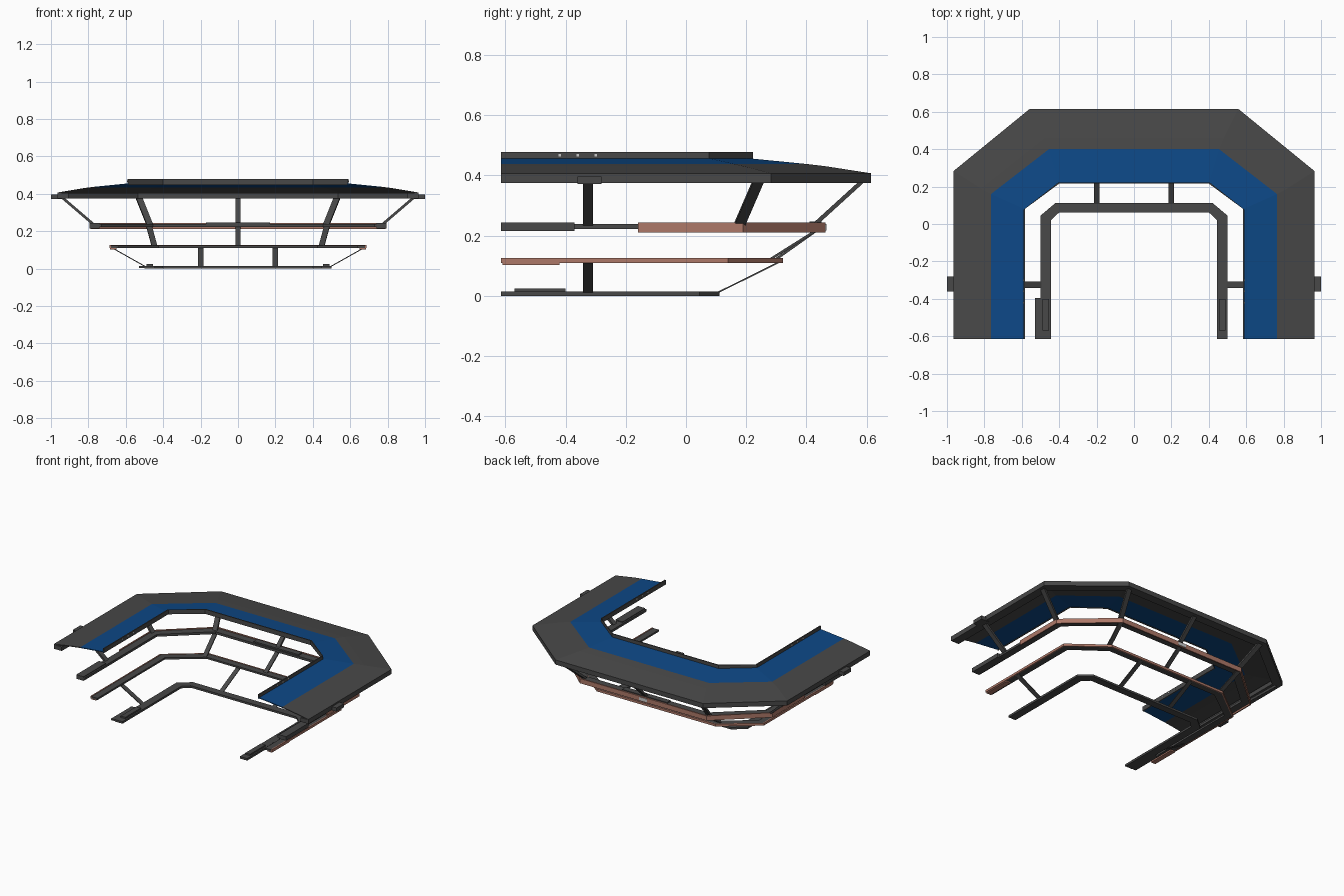
import bpy, bmesh, math
from mathutils import Vector

if "Cube" in bpy.data.objects:
    bpy.data.objects.remove(bpy.data.objects["Cube"])

def mat(name, c):
    m = bpy.data.materials.new(name)
    m.diffuse_color = (*c, 1)
    m.use_nodes = True
    m.node_tree.nodes["Principled BSDF"].inputs["Base Color"].default_value = m.diffuse_color
    return m

GRAY = mat("dark_gray", (0.065, 0.065, 0.065))
BLUE = mat("deep_blue", (0.004, 0.065, 0.24))
SALMON = mat("salmon", (0.42, 0.19, 0.14))
PALE = mat("pale_gray", (0.6, 0.6, 0.6))
END = -0.615

def finish(name, bm, m):
    bmesh.ops.recalc_face_normals(bm, faces=bm.faces)
    me = bpy.data.meshes.new(name)
    bm.to_mesh(me)
    bm.free()
    me.materials.append(m)
    ob = bpy.data.objects.new(name, me)
    bpy.context.collection.objects.link(ob)
    return ob

def u_path(hx, cy, cx, by, end):
    return [(-hx, end), (-hx, cy), (-cx, by), (cx, by), (hx, cy), (hx, end)]

def u_ring(name, loops, m, end=END):
    """Closed section swept round a U; each loop is ((half x, corner y, corner x, back y), z)."""
    bm = bmesh.new()
    rows = [[bm.verts.new((x, y, z)) for x, y in u_path(*p, end)] for p, z in loops]
    n = len(rows)
    for i in range(n):
        a, b = rows[i], rows[(i + 1) % n]
        for k in range(5):
            bm.faces.new((a[k], a[k + 1], b[k + 1], b[k]))
    for k in (0, 5):
        bm.faces.new([r[k] for r in rows])
    return finish(name, bm, m)

def flat_ring(name, outer, inner, z0, z1, m, end=END):
    return u_ring(name, [(outer, z0), (outer, z1), (inner, z1), (inner, z0)], m, end)

def box(name, x0, x1, y0, y1, z0, z1, m):
    bm = bmesh.new()
    bmesh.ops.create_cube(bm, size=1)
    for v in bm.verts:
        v.co = ((x0 + x1) / 2 + v.co.x * (x1 - x0), (y0 + y1) / 2 + v.co.y * (y1 - y0),
                (z0 + z1) / 2 + v.co.z * (z1 - z0))
    return finish(name, bm, m)

def strut(name, a, b, side, w, t):
    """Flat bar from a to b, w wide along side and t thick."""
    a, b, s = Vector(a), Vector(b), Vector(side).normalized()
    n = (b - a).cross(s).normalized()
    bm = bmesh.new()
    bmesh.ops.create_cube(bm, size=1)
    for v in bm.verts:
        v.co = (a if v.co.z < 0 else b) + s * v.co.x * w + n * v.co.y * t
    return finish(name, bm, GRAY)

# top canopy: gray outer sheet, blue inner sheet, edge beam and inner lip
outer = (0.965, 0.283, 0.558, 0.615)
knee = (0.82, 0.19, 0.48, 0.46)
seam = (0.765, 0.16, 0.455, 0.40)
inner = (0.585, 0.08, 0.40, 0.217)
T = 0.005
u_ring("canopy_gray", [(outer, 0.407), (knee, 0.431), (seam, 0.438),
                       (seam, 0.438 - T), (knee, 0.431 - T), (outer, 0.407 - T)], GRAY)
u_ring("canopy_blue", [(seam, 0.438), (inner, 0.456), (inner, 0.456 - T), (seam, 0.438 - T)], BLUE)
flat_ring("canopy_edge_beam", outer, (0.905, 0.255, 0.535, 0.555), 0.375, 0.403, GRAY)
flat_ring("canopy_lip", (0.591, 0.077, 0.403, 0.223), (0.584, 0.08, 0.40, 0.216), 0.447, 0.478, GRAY)

# upper rail with salmon outer band
flat_ring("upper_rail", (0.78, 0.187, 0.476, 0.455), (0.73, 0.165, 0.455, 0.405), 0.222, 0.238, GRAY)
flat_ring("upper_band", (0.788, 0.19, 0.48, 0.464), (0.78, 0.187, 0.476, 0.455), 0.211, 0.243, SALMON, -0.16)
box("upper_back_block", -0.17, 0.17, 0.41, 0.45, 0.236, 0.247, GRAY)
box("upper_back_label", -0.03, 0.03, 0.46, 0.467, 0.217, 0.238, PALE)

# middle rail with salmon outer band
flat_ring("middle_rail", (0.68, 0.137, 0.446, 0.315), (0.635, 0.115, 0.425, 0.27), 0.111, 0.123, GRAY)
flat_ring("middle_band", (0.688, 0.14, 0.45, 0.323), (0.68, 0.137, 0.446, 0.315), 0.109, 0.125, SALMON)

# bottom rail
flat_ring("bottom_rail", (0.50, 0.045, 0.42, 0.112), (0.445, 0.02, 0.40, 0.062), 0.0, 0.014, GRAY)
box("bottom_left_block", -0.53, -0.485, END, -0.395, 0.002, 0.013, GRAY)

# details and struts on both sides
for s, tag in ((-1, "left"), (1, "right")):
    def sbox(name, x0, x1, *rest):
        box(f"{tag}_{name}", min(s * x0, s * x1), max(s * x0, s * x1), *rest)
    sbox("canopy_bracket", 0.94, 1.0, -0.36, -0.28, 0.372, 0.397, GRAY)
    sbox("upper_end_block", 0.74, 0.795, END, -0.37, 0.215, 0.243, GRAY)
    sbox("middle_end_block", 0.65, 0.684, -0.61, -0.42, 0.102, 0.111, SALMON)
    sbox("bottom_top_block", 0.455, 0.49, -0.57, -0.40, 0.013, 0.024, GRAY)
    for i, y in enumerate((-0.42, -0.36, -0.30)):
        sbox(f"lip_light_{i}", 0.582, 0.593, y - 0.004, y + 0.004, 0.463, 0.471, PALE)
    back, side, diag = (1, 0, 0), (0, 1, 0), (0.65, -0.75 * s, 0)
    strut(f"{tag}_low_back_strut", (s * 0.2, 0.10, 0.008), (s * 0.2, 0.31, 0.112), back, 0.03, 0.005)
    strut(f"{tag}_low_side_strut", (s * 0.49, -0.325, 0.008), (s * 0.675, -0.325, 0.112), side, 0.033, 0.005)
    strut(f"{tag}_mid_corner_strut", (s * 0.445, 0.27, 0.115), (s * 0.475, 0.445, 0.225), back, 0.03, 0.008)
    strut(f"{tag}_top_corner_strut", (s * 0.47, 0.42, 0.23), (s * 0.53, 0.585, 0.38), back, 0.034, 0.014)
    strut(f"{tag}_top_flank_strut", (s * 0.765, 0.175, 0.23), (s * 0.94, 0.24, 0.38), side, 0.036, 0.014)
    strut(f"{tag}_top_side_strut", (s * 0.765, -0.325, 0.23), (s * 0.94, -0.325, 0.38), side, 0.033, 0.014)

# centre back struts
strut("mid_back_strut", (0, 0.29, 0.115), (0, 0.445, 0.225), (1, 0, 0), 0.028, 0.008)
strut("top_back_strut", (0, 0.42, 0.23), (0, 0.585, 0.38), (1, 0, 0), 0.028, 0.014)
